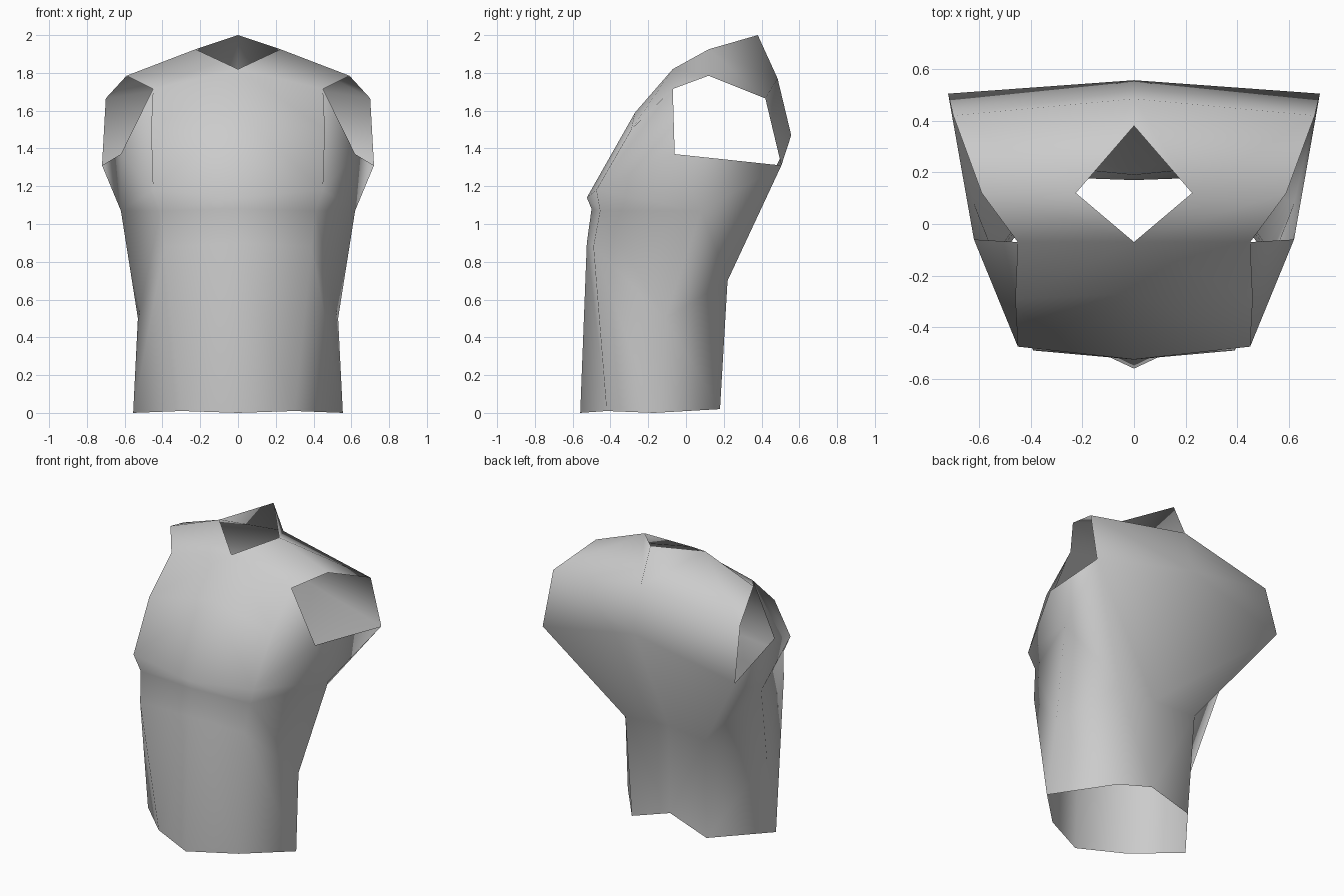
import bpy
import bmesh
from mathutils import Vector

cube = bpy.data.objects.get("Cube")
if cube:
    bpy.data.objects.remove(cube, do_unlink=True)


def make_material(name, color):
    mat = bpy.data.materials.new(name)
    mat.use_nodes = True
    mat.diffuse_color = color
    mat.node_tree.nodes["Principled BSDF"].inputs["Base Color"].default_value = color
    return mat


bm = bmesh.new()


def profile(*points):
    """Add the points of one vertical seam, listed from top to bottom."""
    return [bm.verts.new(p) for p in points]


def bridge(first, second):
    """Fill the strip between two seams with quads."""
    for i in range(min(len(first), len(second)) - 1):
        bm.faces.new((first[i], second[i], second[i + 1], first[i + 1]))


# Seams of the left half: neck, chest, under chest, belly, hem
front_centre = profile((0, -.07, 1.82), (0, -.27, 1.59), (0, -.525, 1.14),
                       (0, -.5, 1.08), (0, -.525, .9), (0, -.56, 0))
front_seam = profile((.45, -.07, 1.715), (.46, -.29, 1.5), (.45, -.475, 1.18),
                     (.41, -.455, 1.07), (.39, -.49, .88), (.3, -.42, .01))
side_seam = profile((.62, -.06, 1.37), (.62, .08, 1.07), (.53, -.11, .5), (.555, -.17, 0))
back_seam = profile((.225, .12, 1.925), (.7, .42, 1.665), (.72, .505, 1.31),
                    (.3, .22, .7), (.28, .18, .02))
back_centre = profile((0, .38, 2), (0, .485, 1.77), (0, .557, 1.47),
                      (0, .19, .71), (0, .17, .11))
shoulder_tip, = profile((.59, .12, 1.785))

# Front, flank and back panels
bridge(front_centre, front_seam)
bridge(front_seam[2:], side_seam)
bridge(back_seam, back_centre)

# Shoulder and the panels around the armhole
neck_front, neck_side = front_centre[0], back_seam[0]
arm_front, chest_side, chest_low = front_seam[:3]
arm_back, arm_low = back_seam[1:3]
armpit, ribs, waist, hem_side = side_seam
back_waist, hem_back = back_seam[3:]
for face in ((neck_front, arm_front, shoulder_tip, neck_side),
             (neck_side, shoulder_tip, arm_back),
             (arm_front, chest_side, chest_low, armpit),
             (armpit, ribs, arm_low),
             (ribs, back_waist, arm_low),
             (ribs, waist, back_waist),
             (waist, hem_side, hem_back, back_waist)):
    bm.faces.new(face)

# Mirror into a whole open shell
geom = bm.verts[:] + bm.edges[:] + bm.faces[:]
bmesh.ops.mirror(bm, geom=geom, axis="X", merge_dist=0.001)
bmesh.ops.remove_doubles(bm, verts=bm.verts[:], dist=0.001)
bmesh.ops.recalc_face_normals(bm, faces=bm.faces[:])
chest = min(bm.faces, key=lambda f: f.calc_center_median().y)
if chest.normal.dot(Vector((0, -1, 0))) < 0:
    bmesh.ops.reverse_faces(bm, faces=bm.faces[:])
for f in bm.faces:
    f.smooth = True

mesh = bpy.data.meshes.new("torso_shell")
bm.to_mesh(mesh)
bm.free()
mesh.materials.append(make_material("plain grey", (.6, .6, .6, 1)))
torso = bpy.data.objects.new("torso_shell", mesh)
bpy.context.collection.objects.link(torso)
